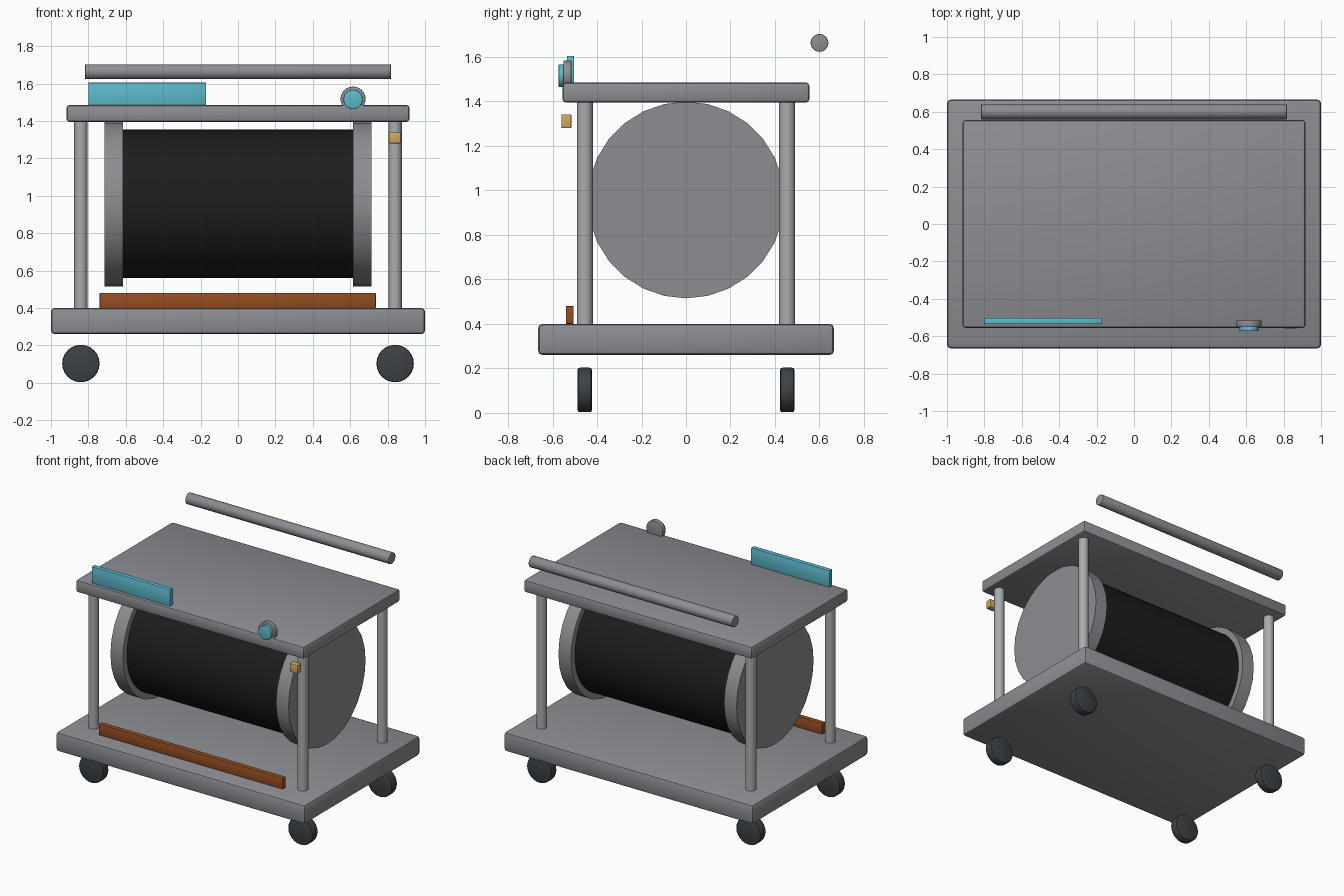
import bpy
import math
from mathutils import Vector

cube = bpy.data.objects.get("Cube")
if cube:
    bpy.data.objects.remove(cube, do_unlink=True)


def material(name, r, g, b):
    m = bpy.data.materials.new(name)
    m.use_nodes = True
    m.diffuse_color = (r, g, b, 1)
    bsdf = next(n for n in m.node_tree.nodes if n.type == 'BSDF_PRINCIPLED')
    bsdf.inputs["Base Color"].default_value = (r, g, b, 1)
    bsdf.inputs["Roughness"].default_value = 0.6
    return m


GREY = material("painted grey", 0.26, 0.27, 0.29)
STEEL = material("light steel", 0.40, 0.41, 0.42)
BLACK = material("cable black", 0.012, 0.012, 0.012)
RUBBER = material("dark rubber", 0.045, 0.054, 0.062)
CYAN = material("cyan", 0.11, 0.50, 0.62)
RUST = material("rust brown", 0.30, 0.075, 0.015)
BRASS = material("brass", 0.62, 0.40, 0.12)


def finish(name, mat, bevel, segments=2):
    ob = bpy.context.object
    ob.name = ob.data.name = name
    ob.data.materials.append(mat)
    bpy.ops.object.transform_apply(location=False, rotation=True, scale=True)
    if bevel:
        mod = ob.modifiers.new("Bevel", 'BEVEL')
        mod.width = bevel
        mod.segments = segments
        mod.limit_method = 'ANGLE'
        mod.angle_limit = math.radians(40)
        bpy.ops.object.modifier_apply(modifier=mod.name)
    bpy.ops.object.shade_smooth_by_angle(angle=math.radians(35))
    return ob


def box(name, mat, low, high, bevel=0.0):
    low, high = Vector(low), Vector(high)
    bpy.ops.mesh.primitive_cube_add(size=1, location=(low + high) / 2)
    bpy.context.object.scale = high - low
    return finish(name, mat, bevel)


def rod(name, mat, centre, radius, length, axis='Z', sides=24, bevel=0.0):
    turn = {'X': (0, math.pi / 2, 0), 'Y': (math.pi / 2, 0, 0), 'Z': (0, 0, 0)}[axis]
    bpy.ops.mesh.primitive_cylinder_add(vertices=sides, radius=radius, depth=length,
                                        location=centre, rotation=turn)
    return finish(name, mat, bevel)


# Cart platforms
box("base_platform", GREY, (-1, -0.665, 0.26), (1, 0.665, 0.40), 0.02)
box("top_platform", GREY, (-0.917, -0.555, 1.395), (0.917, 0.555, 1.485), 0.016)

# Corner posts and wheels
for sx, side in ((-1, "right"), (1, "left")):
    for sy, end in ((-1, "front"), (1, "back")):
        x, y = 0.84 * sx, 0.455 * sy
        rod(f"{end}_{side}_post", STEEL, (x, y, 0.9), 0.036, 1.02)
        rod(f"{end}_{side}_wheel", RUBBER, (x, y, 0.103), 0.1, 0.064, 'Y', 24, 0.01)

# Reel: wound drum between two flanges
rod("cable_drum", BLACK, (0, 0, 0.957), 0.397, 1.236, 'X', 48)
for sx, side in ((-1, "right"), (1, "left")):
    rod(f"{side}_flange", GREY, (0.665 * sx, 0, 0.957), 0.442, 0.1, 'X', 28)

# Push handle
rod("push_handle", GREY, (0, 0.6, 1.663), 0.04, 1.635, 'X', 24, 0.004)

# Front fittings
box("front_rail", RUST, (-0.74, -0.54, 0.40), (0.737, -0.505, 0.48), 0.003)
box("front_panel", CYAN, (-0.80, -0.535, 1.48), (-0.17, -0.503, 1.605), 0.003)
rod("gauge_body", GREY, (0.615, -0.533, 1.517), 0.067, 0.035, 'Y', 24, 0.003)
rod("gauge_face", CYAN, (0.615, -0.561, 1.515), 0.051, 0.022, 'Y', 24, 0.002)
box("latch", BRASS, (0.806, -0.56, 1.28), (0.87, -0.515, 1.342), 0.005)
